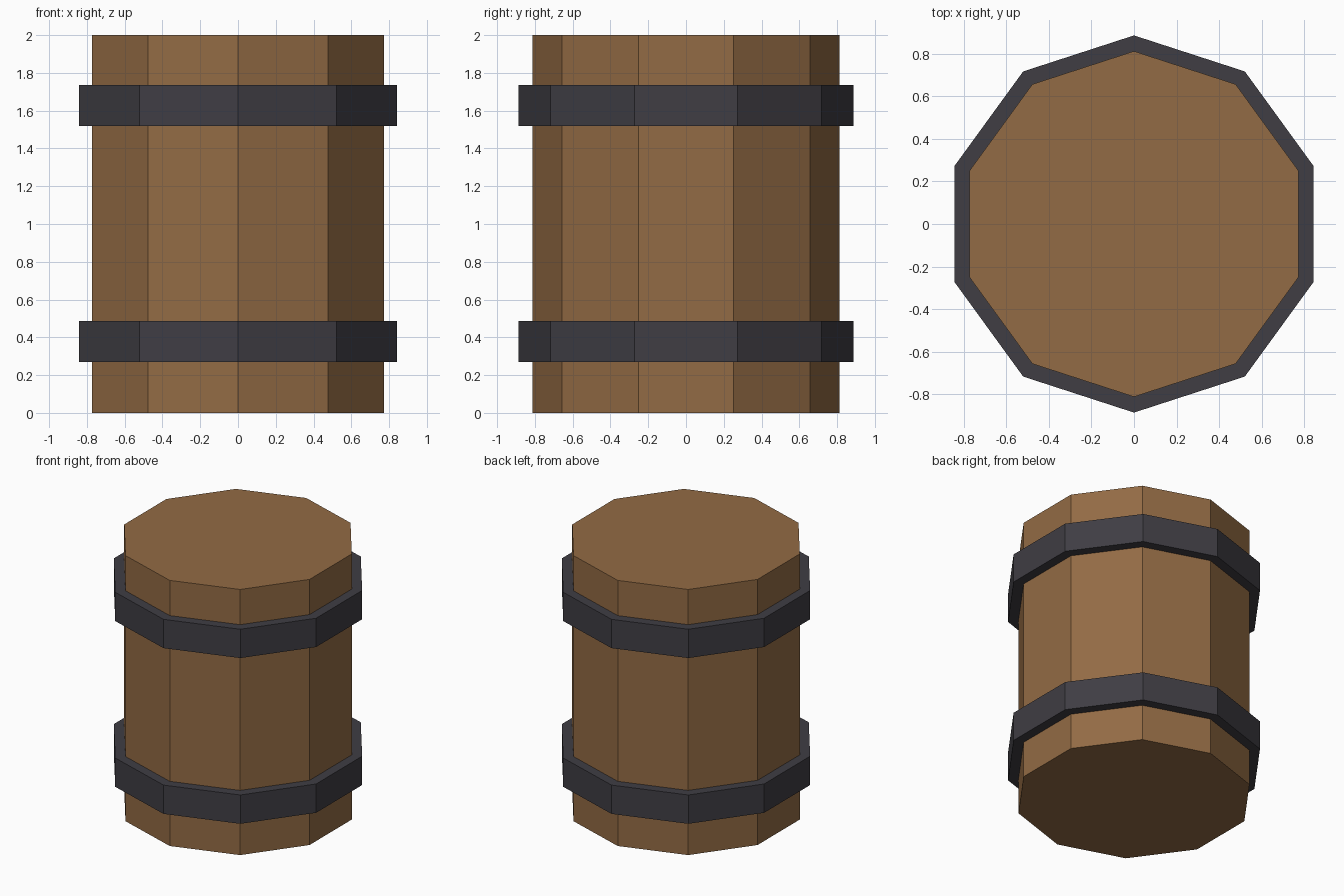
import bpy
import bmesh
import math

if "Cube" in bpy.data.objects:
    bpy.data.objects.remove(bpy.data.objects["Cube"])

SIDES = 10
BODY_R, HOOP_R = 0.812, 0.886


def material(name, rgb):
    mat = bpy.data.materials.new(name)
    mat.diffuse_color = (*rgb, 1.0)
    mat.use_nodes = True
    mat.node_tree.nodes["Principled BSDF"].inputs["Base Color"].default_value = mat.diffuse_color
    return mat


def finish(name, bm, mat):
    bmesh.ops.recalc_face_normals(bm, faces=bm.faces)
    mesh = bpy.data.meshes.new(name)
    bm.to_mesh(mesh)
    bm.free()
    mesh.materials.append(mat)
    obj = bpy.data.objects.new(name, mesh)
    bpy.context.collection.objects.link(obj)


def loop(bm, radius, z):
    # ten-sided loop with a corner on the front and back
    angles = [math.pi / 2 + 2 * math.pi * i / SIDES for i in range(SIDES)]
    return [bm.verts.new((radius * math.cos(a), radius * math.sin(a), z)) for a in angles]


def bridge(bm, a, b):
    for i in range(SIDES):
        j = (i + 1) % SIDES
        bm.faces.new((a[i], a[j], b[j], b[i]))


wood = material("wood_brown", (0.29, 0.147, 0.058))
iron = material("dark_iron", (0.05, 0.047, 0.057))

# Barrel body: straight prism with flat ends
bm = bmesh.new()
bottom, top = loop(bm, BODY_R, 0.0), loop(bm, BODY_R, 2.0)
bridge(bm, bottom, top)
bm.faces.new(bottom)
bm.faces.new(top)
finish("barrel_body", bm, wood)

# Two iron hoops, inner wall sunk slightly into the wood
for name, z0, z1 in (("lower_hoop", 0.27, 0.487), ("upper_hoop", 1.518, 1.735)):
    bm = bmesh.new()
    rings = [loop(bm, r, z) for r, z in
             ((HOOP_R, z0), (HOOP_R, z1), (BODY_R - 0.02, z1), (BODY_R - 0.02, z0))]
    for k in range(4):
        bridge(bm, rings[k], rings[(k + 1) % 4])
    finish(name, bm, iron)
